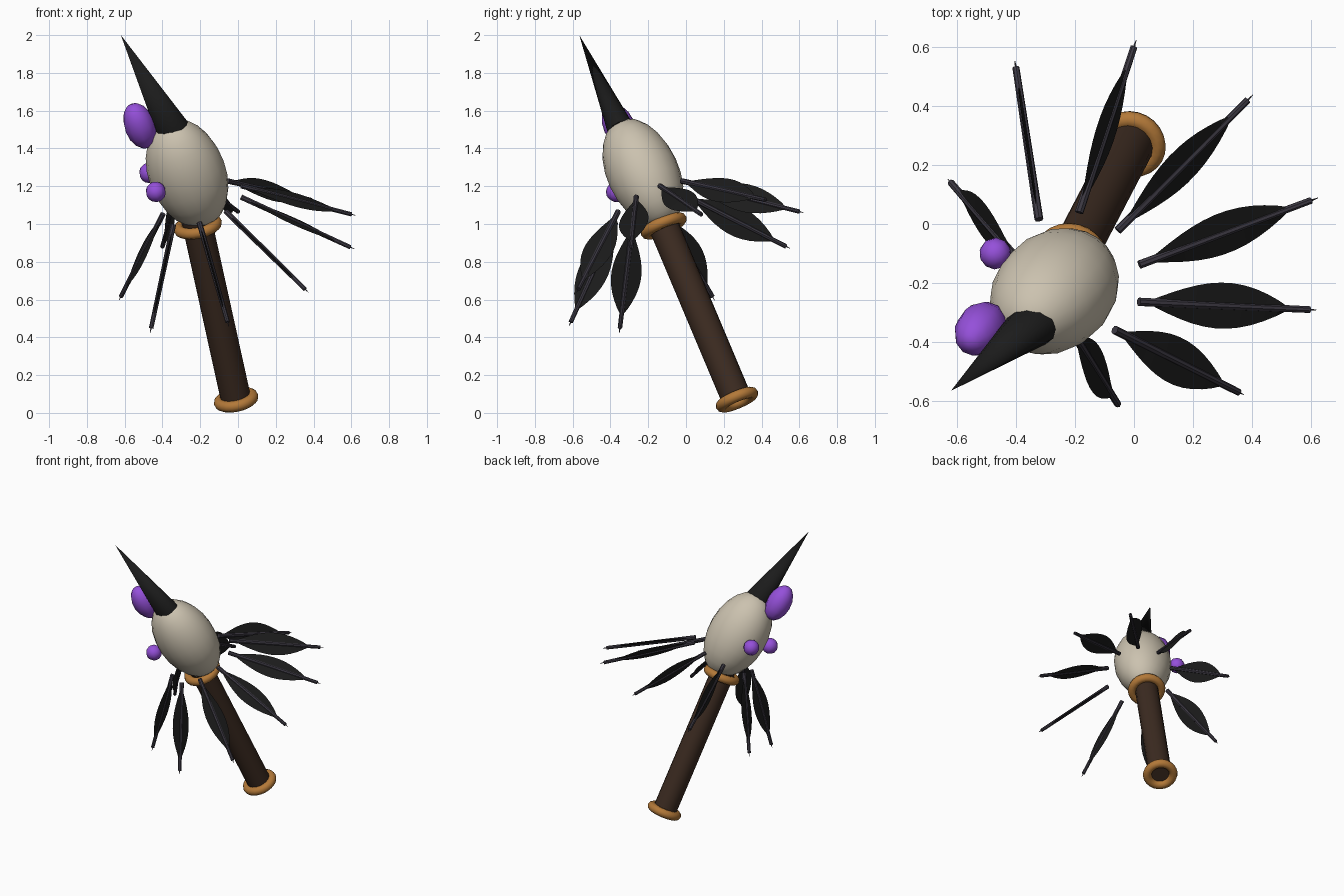
import bpy, bmesh, math
from mathutils import Vector, Matrix

if "Cube" in bpy.data.objects:
    bpy.data.objects.remove(bpy.data.objects["Cube"])


def material(name, *rgb):
    m = bpy.data.materials.new(name)
    m.use_nodes = True
    m.diffuse_color = (*rgb, 1)
    m.node_tree.nodes["Principled BSDF"].inputs["Base Color"].default_value = (*rgb, 1)
    return m


BONE = material("bone", 0.6, 0.54, 0.43)
PURPLE = material("purple", 0.3, 0.08, 0.7)
WOOD = material("dark_wood", 0.045, 0.024, 0.015)
BRONZE = material("bronze", 0.45, 0.19, 0.04)
BLACK = material("black", 0.011, 0.011, 0.011)
QUILL = material("quill_grey", 0.045, 0.04, 0.055)

HEAD_AXIS = Vector((-0.326, -0.4, 0.857)).normalized()
SIDE = Vector((-0.07, 0.915, 0.4))
SIDE = (SIDE - HEAD_AXIS * SIDE.dot(HEAD_AXIS)).normalized()


def frame(centre, axis, side=SIDE):
    """Matrix with local z along axis and local y near side."""
    z = axis.normalized()
    x = side.cross(z).normalized()
    y = z.cross(x)
    m = Matrix((x, y, z)).transposed().to_4x4()
    m.translation = centre
    return m


def finish(name, mat, matrix, scale=(1, 1, 1), angle=40):
    ob = bpy.context.object
    ob.name = name
    ob.data.name = name
    ob.data.transform(matrix @ Matrix.Diagonal((*scale, 1)))
    ob.data.materials.append(mat)
    bpy.ops.object.shade_smooth_by_angle(angle=math.radians(angle))
    return ob


def ball(name, mat, centre, scale, segments, rings):
    bpy.ops.mesh.primitive_uv_sphere_add(segments=segments, ring_count=rings, radius=1)
    finish(name, mat, frame(Vector(centre), HEAD_AXIS), scale, 60)


def rod(name, mat, start, end, r1, r2, sides, flat=1):
    axis = end - start
    bpy.ops.mesh.primitive_cone_add(vertices=sides, radius1=r1, radius2=r2, depth=axis.length)
    finish(name, mat, frame((start + end) / 2, axis), (1, flat, 1))


def ring(name, centre, axis, major):
    bpy.ops.mesh.primitive_torus_add(major_radius=major, minor_radius=0.03,
                                     major_segments=24, minor_segments=10)
    finish(name, BRONZE, frame(centre, axis), angle=60)


# Handle and its two rings
foot = Vector((-0.01, 0.27, 0.07))
collar = Vector((-0.213, -0.118, 0.99))
grip = collar - foot
rod("handle", WOOD, foot, foot + grip * 1.1, 0.08, 0.08, 16)
ring("foot_ring", foot, grip, 0.09)
ring("collar_ring", collar, grip, 0.1)

# Skull, beak and eyes
ball("skull", BONE, (-0.27, -0.228, 1.27), (0.205, 0.19, 0.316), 20, 12)
rod("beak", BLACK, Vector((-0.345, -0.345, 1.5)), Vector((-0.62, -0.565, 2)), 0.09, 0, 12, 0.8)
ball("large_eye", PURPLE, (-0.52, -0.355, 1.52), (0.083, 0.083, 0.132), 10, 8)
ball("front_small_eye", PURPLE, (-0.435, -0.37, 1.17), (0.054, 0.054, 0.054), 10, 8)
ball("back_small_eye", PURPLE, (-0.47, -0.1, 1.27), (0.054, 0.054, 0.054), 10, 8)


# Feathers: bases and tips lie on two parallel tilted planes
def on_plane(x, y, height):
    return Vector((x, y, height + 0.38 * x + 0.466 * y))


def vane(name, start, end, width_dir):
    """Thin leaf with a diamond cross-section."""
    axis = end - start
    thick_dir = axis.cross(width_dir).normalized()
    bm = bmesh.new()
    steps = 12
    rows = []
    for i in range(steps + 1):
        t = i / steps
        half = 0.003 + 0.077 * math.sin(math.pi * t ** 1.1) ** 0.9 if 0 < i < steps else 0.003
        mid = start + axis * t
        w, d = width_dir * half, thick_dir * 0.006
        rows.append([bm.verts.new(mid + o) for o in (w, d, -w, -d)])
    for a, b in zip(rows, rows[1:]):
        for k in range(4):
            j = (k + 1) % 4
            bm.faces.new((a[k], a[j], b[j], b[k]))
    bm.faces.new(rows[0])
    bm.faces.new(rows[-1])
    bmesh.ops.recalc_face_normals(bm, faces=bm.faces)
    me = bpy.data.meshes.new(name)
    bm.to_mesh(me)
    bm.free()
    me.materials.append(BLACK)
    bpy.context.collection.objects.link(bpy.data.objects.new(name, me))


TIPS = [(-0.4, 0.53), (0, 0.6), (0.385, 0.42), (0.6, 0.08), (0.595, -0.29),
        (0.355, -0.57), (-0.055, -0.61), (-0.46, -0.35), (-0.62, 0.14)]
for n, (x, y) in enumerate(TIPS, 1):
    tip = on_plane(x, y, 0.786)
    base = on_plane(-0.17 + 0.34 * (x - 0.047), -0.165 + 0.34 * y, 1.259)
    along = (tip - base).normalized()
    width = (-HEAD_AXIS).rotation_difference(along) @ SIDE
    rod(f"feather_quill_{n}", QUILL, base, tip, 0.015, 0.012, 8)
    rod(f"feather_point_{n}", QUILL, tip, tip + along * 0.025, 0.004, 0.001, 5)
    vane(f"feather_vane_{n}", base.lerp(tip, 0.05), base.lerp(tip, 0.88), width)
